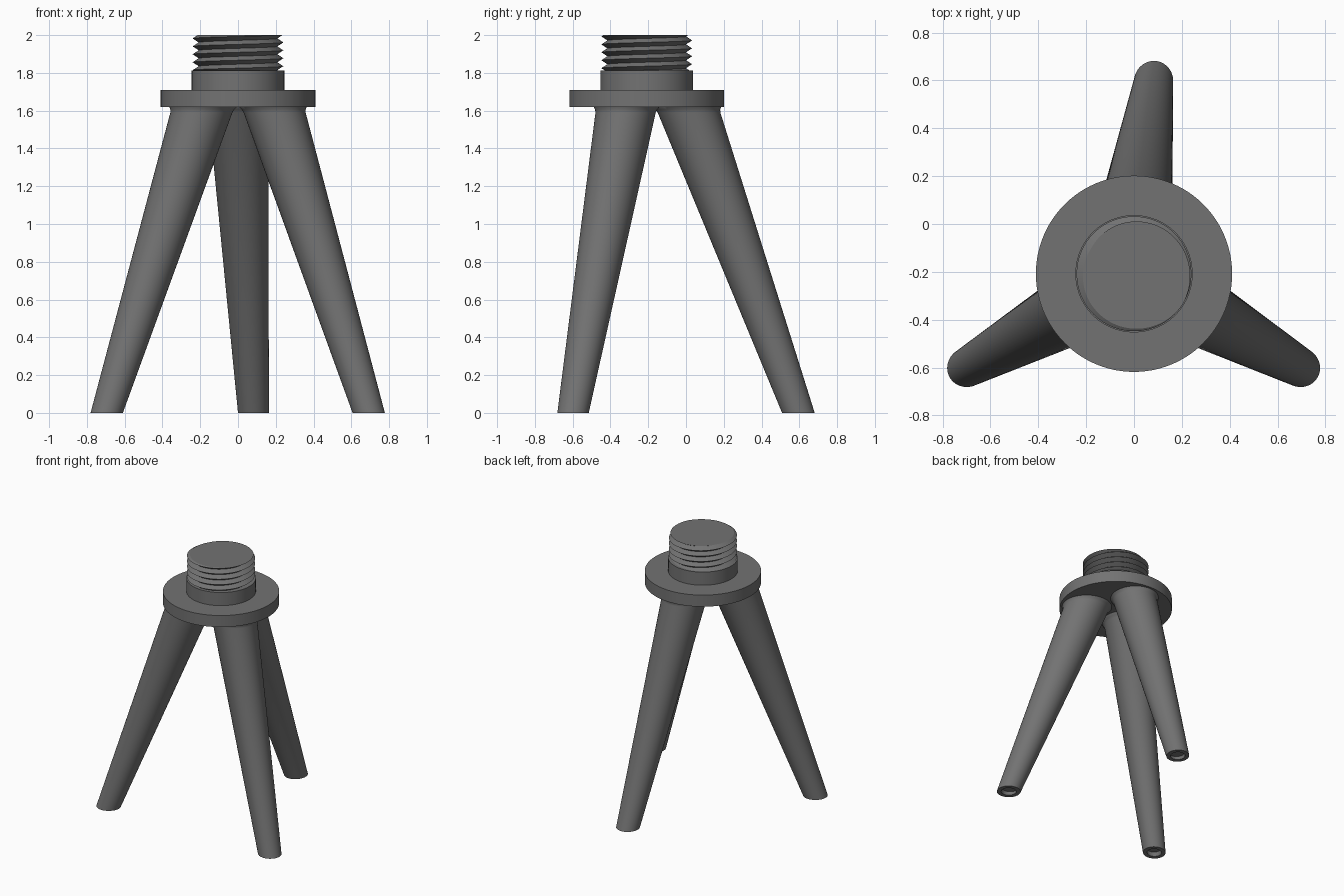
import bpy, bmesh, math
from mathutils import Vector

if "Cube" in bpy.data.objects:
    bpy.data.objects.remove(bpy.data.objects["Cube"])

CENTRE = Vector((0, -0.208))      # axis of the head
SEG = 96

gray = bpy.data.materials.new("dark_gray")
gray.diffuse_color = (0.17, 0.17, 0.17, 1)
gray.use_nodes = True
gray.node_tree.nodes["Principled BSDF"].inputs["Base Color"].default_value = gray.diffuse_color


def finish(bm, name):
    """Turn a bmesh into a smooth-shaded object with sharp corners."""
    bmesh.ops.recalc_face_normals(bm, faces=bm.faces)
    me = bpy.data.meshes.new(name)
    bm.to_mesh(me)
    bm.free()
    me.shade_smooth()
    me.set_sharp_from_angle(angle=math.radians(30))
    me.materials.append(gray)
    ob = bpy.data.objects.new(name, me)
    bpy.context.collection.objects.link(ob)
    return ob


def loft(name, sections, lean=Vector((1, 0)), stretch=1.0, seg=SEG):
    """Skin horizontal rings (centre, radius, z); rings are stretched along lean."""
    bm = bmesh.new()
    side = Vector((-lean.y, lean.x))
    rings = []
    for c, r, z in sections:
        ring = []
        for i in range(seg):
            a = 2 * math.pi * i / seg
            p = c + lean * (r * stretch * math.cos(a)) + side * (r * math.sin(a))
            ring.append(bm.verts.new((p.x, p.y, z)))
        rings.append(ring)
    for lo, hi in zip(rings, rings[1:]):
        for i in range(seg):
            j = (i + 1) % seg
            bm.faces.new((lo[i], lo[j], hi[j], hi[i]))
    bm.faces.new(rings[0][::-1])
    bm.faces.new(rings[-1])
    return finish(bm, name)


# Flange and collar of the head
loft("flange", [(CENTRE, 0.41, 1.62), (CENTRE, 0.41, 1.71)])
loft("collar", [(CENTRE, 0.245, 1.70), (CENTRE, 0.245, 1.812)])

# Tapered legs: recessed foot, straight taper, small fillet under the flange
Z_TOP = 1.62
for name, angle, foot in (("back_leg", 90, (0.082, 0.595)),
                          ("left_leg", 210, (-0.695, -0.598)),
                          ("right_leg", 330, (0.692, -0.598))):
    a = math.radians(angle)
    foot = Vector(foot)
    top = CENTRE + 0.213 * Vector((math.cos(a), math.sin(a)))

    def at(z):
        return foot.lerp(top, z / Z_TOP)

    def radius(z):
        return 0.082 + (0.159 - 0.082) * z / Z_TOP

    sections = [(at(0.03), 0.052, 0.03), (foot, 0.052, 0.0)]
    sections += [(at(z), radius(z), z) for z in (0.0, 1.59)]
    sections += [(at(1.605), 0.162, 1.605), (at(1.62), 0.172, 1.62),
                 (at(1.64), 0.172, 1.64)]
    loft(name, sections, (foot - top).normalized(), 1.055, 64)

# Helical screw thread, trimmed flat at both ends
Z0, Z1, PITCH = 1.805, 2.0, 0.042
ROOT, CREST = 0.208, 0.24
start = Z1 - PITCH * (7 + 150 / 360)
bm = bmesh.new()
cols = []
for i in range(SEG + 1):
    turn = i / SEG
    a = 2 * math.pi * turn
    col = []
    for k in range(-4, 22):
        z = min(max(start + PITCH * (k / 2 + turn), Z0), Z1)
        phase = ((z - start) / PITCH - turn) % 1.0
        r = ROOT + (CREST - ROOT) * (1 - abs(2 * phase - 1))
        col.append(bm.verts.new((CENTRE.x + r * math.cos(a),
                                 CENTRE.y + r * math.sin(a), z)))
    cols.append(col)
for c, d in zip(cols, cols[1:]):
    for k in range(len(c) - 1):
        bm.faces.new((c[k], d[k], d[k + 1], c[k + 1]))
bmesh.ops.remove_doubles(bm, verts=bm.verts, dist=0.0002)
# Keep only the thread surface, then close the ends
flat = [f for f in bm.faces
        if all(abs(v.co.z - Z1) < 1e-4 for v in f.verts)
        or all(abs(v.co.z - Z0) < 1e-4 for v in f.verts)]
bmesh.ops.delete(bm, geom=flat, context='FACES')
bmesh.ops.holes_fill(bm, edges=[e for e in bm.edges if e.is_boundary], sides=0)
finish(bm, "screw_thread")
